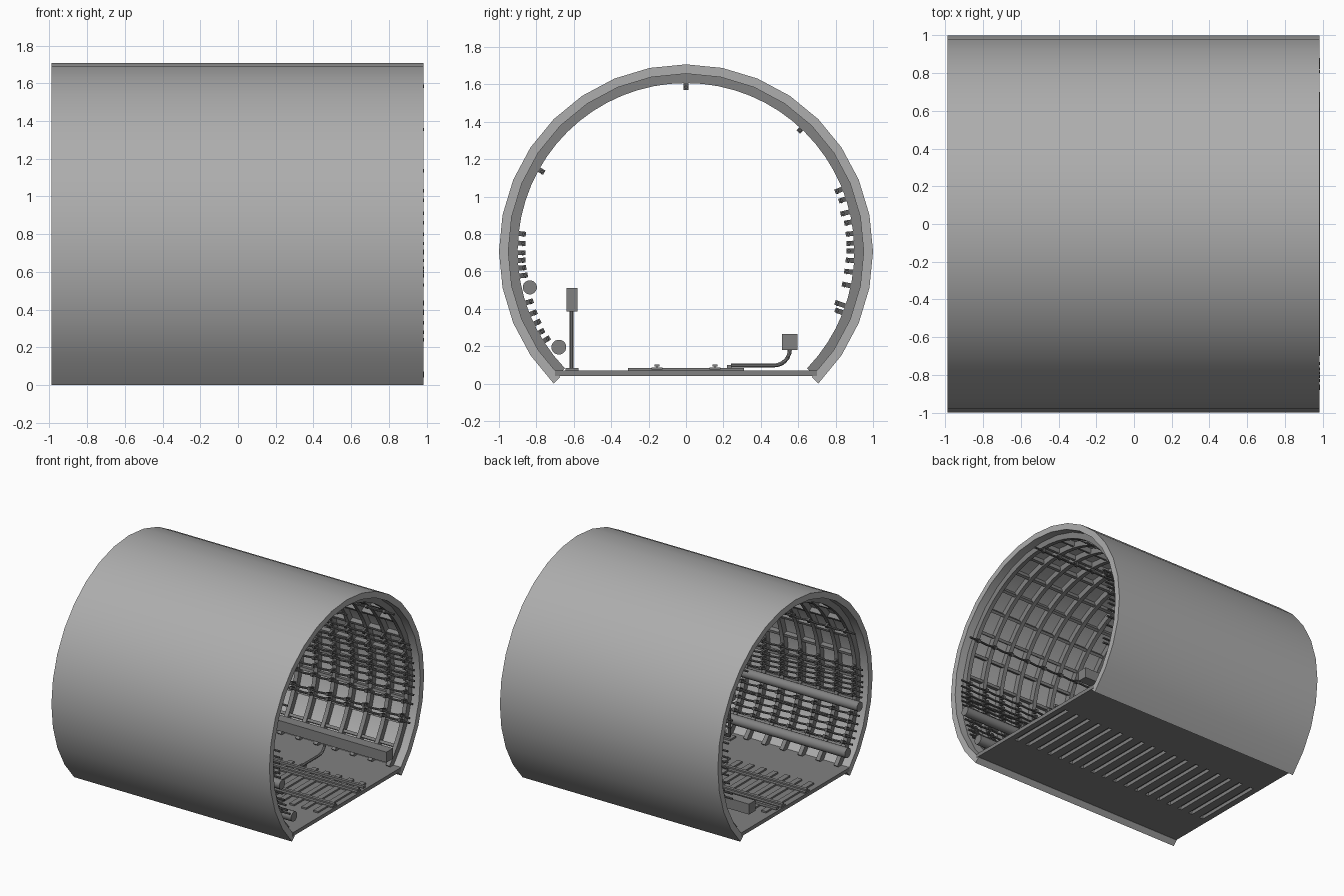
import bpy, bmesh, math
from mathutils import Vector, Matrix

if "Cube" in bpy.data.objects:
    bpy.data.objects.remove(bpy.data.objects["Cube"])

CZ, X0, X1 = 0.707, -0.988, 0.984


def grey(name, v):
    m = bpy.data.materials.new(name)
    m.diffuse_color = (v, v, v, 1)
    m.use_nodes = True
    m.node_tree.nodes["Principled BSDF"].inputs["Base Color"].default_value = m.diffuse_color
    return m


SHELL, IRON, CABLE = grey("shell_grey", 0.42), grey("iron_grey", 0.22), grey("cable_grey", 0.11)


def obj(name, bm, mat=IRON, smooth=False):
    bmesh.ops.recalc_face_normals(bm, faces=bm.faces)
    me = bpy.data.meshes.new(name)
    bm.to_mesh(me)
    bm.free()
    me.materials.append(mat)
    o = bpy.data.objects.new(name, me)
    bpy.context.collection.objects.link(o)
    if smooth:
        bpy.context.view_layer.objects.active = o
        o.select_set(True)
        bpy.ops.object.shade_smooth_by_angle(angle=math.radians(35))
        o.select_set(False)
    return o


def add_box(bm, x0, x1, y0, y1, z0, z1):
    m = Matrix.Translation(((x0 + x1) / 2, (y0 + y1) / 2, (z0 + z1) / 2)) @ \
        Matrix.Diagonal((x1 - x0, y1 - y0, z1 - z0, 1))
    bmesh.ops.create_cube(bm, size=1, matrix=m)


def add_radial_box(bm, x, a, r0, r1, lx, w):
    # box pointing outward from the tunnel axis; a is the angle from the top
    m = Matrix.Translation((x, 0, CZ)) @ Matrix.Rotation(-a, 4, 'X') @ \
        Matrix.Translation((0, 0, (r0 + r1) / 2)) @ Matrix.Diagonal((lx, w, r1 - r0, 1))
    bmesh.ops.create_cube(bm, size=1, matrix=m)


def add_arc(bm, r0, r1, x0, x1, n, half=135):
    # horseshoe band around the x axis
    rows = []
    for i in range(n + 1):
        a = math.radians(-half + 2 * half * i / n)
        s, c = math.sin(a), math.cos(a)
        rows.append([bm.verts.new((x, r * s, CZ + r * c))
                     for x, r in ((x0, r0), (x1, r0), (x1, r1), (x0, r1))])
    for p, q in zip(rows, rows[1:]):
        for k in range(4):
            bm.faces.new((p[k], p[(k + 1) % 4], q[(k + 1) % 4], q[k]))
    bm.faces.new(rows[0])
    bm.faces.new(rows[-1])


def tube(name, paths, r, sides=8, mat=IRON):
    # swept round tubes along point lists
    bm = bmesh.new()
    for pts in paths:
        pts = [Vector(p) for p in pts]
        rings = []
        for i, p in enumerate(pts):
            t = (pts[min(i + 1, len(pts) - 1)] - pts[max(i - 1, 0)]).normalized()
            u = t.cross(Vector((0.31, 0.52, 0.79))).normalized()
            v = t.cross(u)
            rings.append([bm.verts.new(p + r * (math.cos(k * math.tau / sides) * u +
                                                math.sin(k * math.tau / sides) * v))
                          for k in range(sides)])
        for p, q in zip(rings, rings[1:]):
            for k in range(sides):
                bm.faces.new((p[k], p[(k + 1) % sides], q[(k + 1) % sides], q[k]))
        bm.faces.new(rings[0])
        bm.faces.new(rings[-1])
    return obj(name, bm, mat, True)


# outer shell
bm = bmesh.new()
add_arc(bm, 0.95, 1.0, X0, X1, 24)
obj("tunnel_shell", bm, SHELL, True)

# circumferential ribs
N = 12
ribs = [-0.9 + 1.8 * i / (N - 1) for i in range(N)]
bm = bmesh.new()
for x in ribs:
    add_arc(bm, 0.9, 0.953, x - 0.017, x + 0.017, 48, 134)
obj("lining_ribs", bm, IRON, True)

# longitudinal stiffeners between the ribs
bm = bmesh.new()
for i in range(-11, 12):
    add_radial_box(bm, 0, math.radians(11.25 * i), 0.91, 0.95, 1.83, 0.022)
obj("lining_stringers", bm)

# floor slab, slotted under each sleeper
FX0, FX1 = X0 - 0.002, X1 + 0.002
slots = [-0.92 + 1.84 * i / 17 for i in range(18)]
bm = bmesh.new()
for s in (-1, 1):
    y0, y1 = sorted((s * 0.3, s * 0.7))
    add_box(bm, FX0, FX1, y0, y1, 0.04, 0.07)
starts = [FX0] + [x + 0.018 for x in slots]
ends = [x - 0.018 for x in slots] + [FX1]
for a, b in zip(starts, ends):
    add_box(bm, a, b, -0.3, 0.3, 0.04, 0.07)
obj("floor_slab", bm)

# sleepers
bm = bmesh.new()
for x in slots:
    add_box(bm, x - 0.022, x + 0.022, -0.31, 0.31, 0.068, 0.083)
obj("sleepers", bm)

# running rails and conductor rail
bm = bmesh.new()
for y in (-0.155, 0.155):
    add_box(bm, X0, X1, y - 0.03, y + 0.03, 0.075, 0.086)
    add_box(bm, X0, X1, y - 0.006, y + 0.006, 0.083, 0.094)
    add_box(bm, X0, X1, y - 0.013, y + 0.013, 0.092, 0.102)
add_box(bm, X0, X1, 0.218, 0.242, 0.08, 0.1)
obj("rails", bm)

# cable trough with bent feed pipes
bm = bmesh.new()
add_box(bm, X0, X1, 0.513, 0.597, 0.18, 0.265)
obj("cable_trough", bm)
bend = [(0.47 + 0.085 * math.sin(t), 0.182 - 0.085 * math.cos(t))
        for t in (math.pi / 2 * k / 6 for k in range(7))]
path = [(0.24, 0.097)] + bend + [(0.555, 0.2)]
tube("feed_pipes", [[(x, y, z) for y, z in path] for x in (-0.6, -0.1, 0.4)], 0.011)

# signal box on a post
bm = bmesh.new()
add_box(bm, 0.0, 0.07, -0.645, -0.575, 0.068, 0.084)
add_box(bm, 0.0, 0.07, -0.64, -0.58, 0.385, 0.51)
obj("signal_box", bm)
tube("signal_post", [[(0.035, -0.612, 0.07), (0.035, -0.612, 0.4)]], 0.01)

# large service pipes
for name, y, z, r in (("upper_pipe", -0.835, 0.515, 0.038), ("lower_pipe", -0.68, 0.195, 0.04)):
    tube(name, [[(X0, y, z), (X1, y, z)]], r, 16)

# wall cables, sagging slightly between brackets
spots = [(0.81, 1.03), (0.83, 0.98), (0.84, 0.91), (0.86, 0.86), (0.868, 0.8),
         (0.872, 0.75), (0.872, 0.71), (0.868, 0.66), (0.86, 0.6), (0.848, 0.53),
         (0.81, 0.43), (0.81, 0.39),
         (-0.87, 0.8), (-0.872, 0.75), (-0.872, 0.7), (-0.872, 0.66), (-0.868, 0.62),
         (-0.86, 0.58), (-0.83, 0.44), (-0.81, 0.38), (-0.79, 0.33), (-0.77, 0.28),
         (-0.74, 0.24), (0.0, 1.585), (0.61, 1.355), (-0.77, 1.135)]
paths = []
bm = bmesh.new()
for y, z in spots:
    pts = [(X0, y, z)]
    for i, x in enumerate(ribs):
        pts.append((x, y, z))
        if i < N - 1:
            pts.append(((x + ribs[i + 1]) / 2, y, z - 0.007))
    paths.append(pts + [(X1 + 0.003, y, z)])
    a, r = math.atan2(y, z - CZ), math.hypot(y, z - CZ)
    for x in ribs:
        add_radial_box(bm, x, a, r - 0.014, max(r + 0.02, 0.905), 0.02, 0.026)
tube("wall_cables", paths, 0.009, 6, CABLE)
obj("cable_brackets", bm, CABLE)
